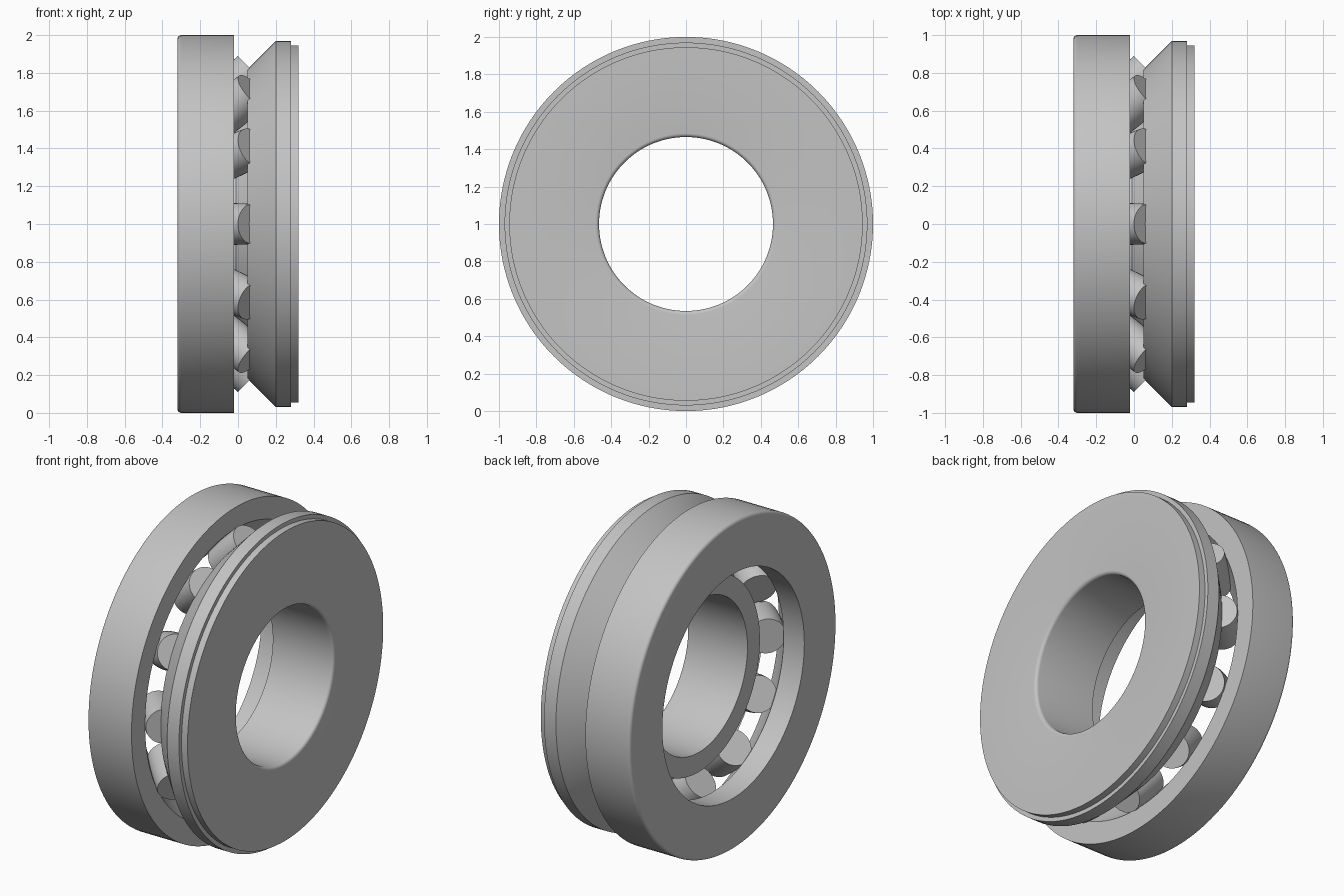
import bpy, bmesh, math
from mathutils import Matrix, Vector

cube = bpy.data.objects.get("Cube")
if cube:
    bpy.data.objects.remove(cube, do_unlink=True)

steel = bpy.data.materials.new("steel_grey")
steel.use_nodes = True
grey = (0.55, 0.55, 0.55, 1)
steel.diffuse_color = grey
steel.node_tree.nodes["Principled BSDF"].inputs["Base Color"].default_value = grey


def arc(cx, cr, radius, start, end, steps=5):
    """Fillet points in the (axial, radial) plane, angles in degrees."""
    angles = [math.radians(start + (end - start) * i / steps) for i in range(steps + 1)]
    return [(cx + radius * math.cos(a), cr + radius * math.sin(a)) for a in angles]


def bowed(p, q, sag, steps=8):
    """Points from p to q, bowed sideways by sag."""
    p, q = Vector(p), Vector(q)
    d = (q - p).normalized()
    side = Vector((-d.y, d.x))
    return [tuple(p.lerp(q, t) + side * sag * 4 * t * (1 - t))
            for t in (i / steps for i in range(steps + 1))]


def lathe(name, profile, segments, closed=True):
    """Revolve (axial, radial) points about the x axis."""
    bm = bmesh.new()
    verts = [bm.verts.new((a, 0, r)) for a, r in profile]
    edges = [bm.edges.new(pair) for pair in zip(verts, verts[1:])]
    if closed:
        edges.append(bm.edges.new((verts[-1], verts[0])))
    bmesh.ops.spin(bm, geom=verts + edges, cent=(0, 0, 0), axis=(1, 0, 0),
                   angle=math.tau, steps=segments, use_duplicate=False)
    bmesh.ops.remove_doubles(bm, verts=bm.verts[:], dist=1e-5)
    bmesh.ops.recalc_face_normals(bm, faces=bm.faces[:])
    mesh = bpy.data.meshes.new(name)
    bm.to_mesh(mesh)
    bm.free()
    mesh.materials.append(steel)
    obj = bpy.data.objects.new(name, mesh)
    bpy.context.collection.objects.link(obj)
    bpy.ops.object.select_all(action='DESELECT')
    obj.select_set(True)
    bpy.context.view_layer.objects.active = obj
    bpy.ops.object.shade_smooth_by_angle(angle=math.radians(30))
    return obj


# Housing washer with a hollow raceway
housing = [(-0.32, 0.685)] + arc(-0.3, 0.98, 0.02, 180, 90) + [(-0.02, 1.0)]
housing += bowed((-0.02, 0.868), (-0.18, 0.685), -0.006)
lathe("housing_washer", housing, 128)

# Shaft washer with stepped rim, conical back, guiding lip and neck
shaft = [(0.05, 0.82), (0.2, 0.97), (0.28, 0.97), (0.28, 0.945), (0.32, 0.945)]
shaft += arc(0.3, 0.485, 0.02, 0, -90)
shaft += [(-0.09, 0.465), (-0.09, 0.585)]
shaft += bowed((-0.01, 0.59), (0.135, 0.735), -0.004)
lathe("shaft_washer", shaft, 128)

# Ring of slightly barrelled rollers, tilted 45 degrees
half, radius, count = 0.122, 0.105, 12
barrel = [(-half, 0)] + bowed((-half, radius), (half, radius), 0.005) + [(half, 0)]
first = lathe("roller_1", barrel, 40, closed=False)
outer_end = Vector((0.074, 0, 0.815))
axis = Vector((1, 0, 1)).normalized()
placed = Matrix.Translation(outer_end - axis * half) @ Matrix.Rotation(math.radians(-45), 4, 'Y')
for i in range(count):
    roller = first if i == 0 else bpy.data.objects.new(f"roller_{i + 1}", first.data)
    if i:
        bpy.context.collection.objects.link(roller)
    spin = Matrix.Rotation(math.tau * i / count, 4, 'X')
    roller.matrix_world = Matrix.Translation((0, 0, 1)) @ spin @ placed

# Stand the washers on the ground
for name in ("housing_washer", "shaft_washer"):
    bpy.data.objects[name].location.z = 1
